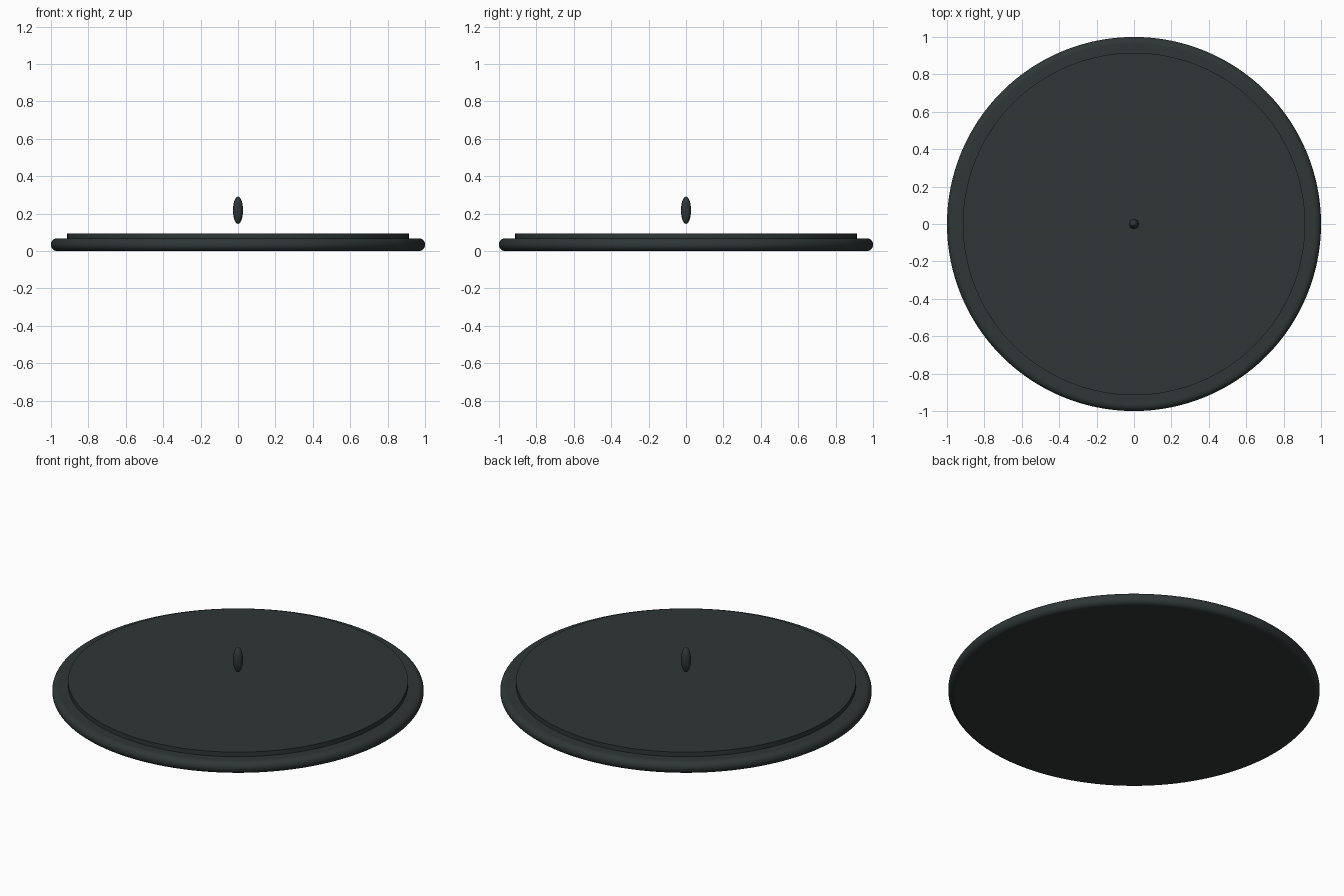
import bpy
import math

cube = bpy.data.objects.get("Cube")
if cube:
    bpy.data.objects.remove(cube, do_unlink=True)

mat = bpy.data.materials.new("dark slate")
mat.use_nodes = True
colour = (0.028, 0.038, 0.037, 1)
mat.diffuse_color = colour
mat.node_tree.nodes["Principled BSDF"].inputs["Base Color"].default_value = colour


def finish(name, angle):
    ob = bpy.context.object
    ob.name = name
    ob.data.materials.append(mat)
    bpy.ops.object.shade_smooth_by_angle(angle=math.radians(angle))
    return ob


def disc(name, radius, bottom, top):
    bpy.ops.mesh.primitive_cylinder_add(
        vertices=128, radius=radius, depth=top - bottom,
        location=(0, 0, (bottom + top) / 2))
    return finish(name, 40)


# Broad base plate with a fully rounded rim
base = disc("base_plate", 1.0, 0, 0.068)
bevel = base.modifiers.new("round_rim", "BEVEL")
bevel.width = 0.033
bevel.segments = 8
bevel.limit_method = "ANGLE"

# Thin raised plate on top
disc("top_plate", 0.915, 0.06, 0.095)

# Small egg-shaped piece floating over the centre
bpy.ops.mesh.primitive_uv_sphere_add(
    segments=32, ring_count=16, radius=1, location=(0, 0, 0.218))
bpy.context.object.scale = (0.027, 0.027, 0.073)
bpy.ops.object.transform_apply(location=False, rotation=False, scale=True)
finish("centre_bead", 60)
